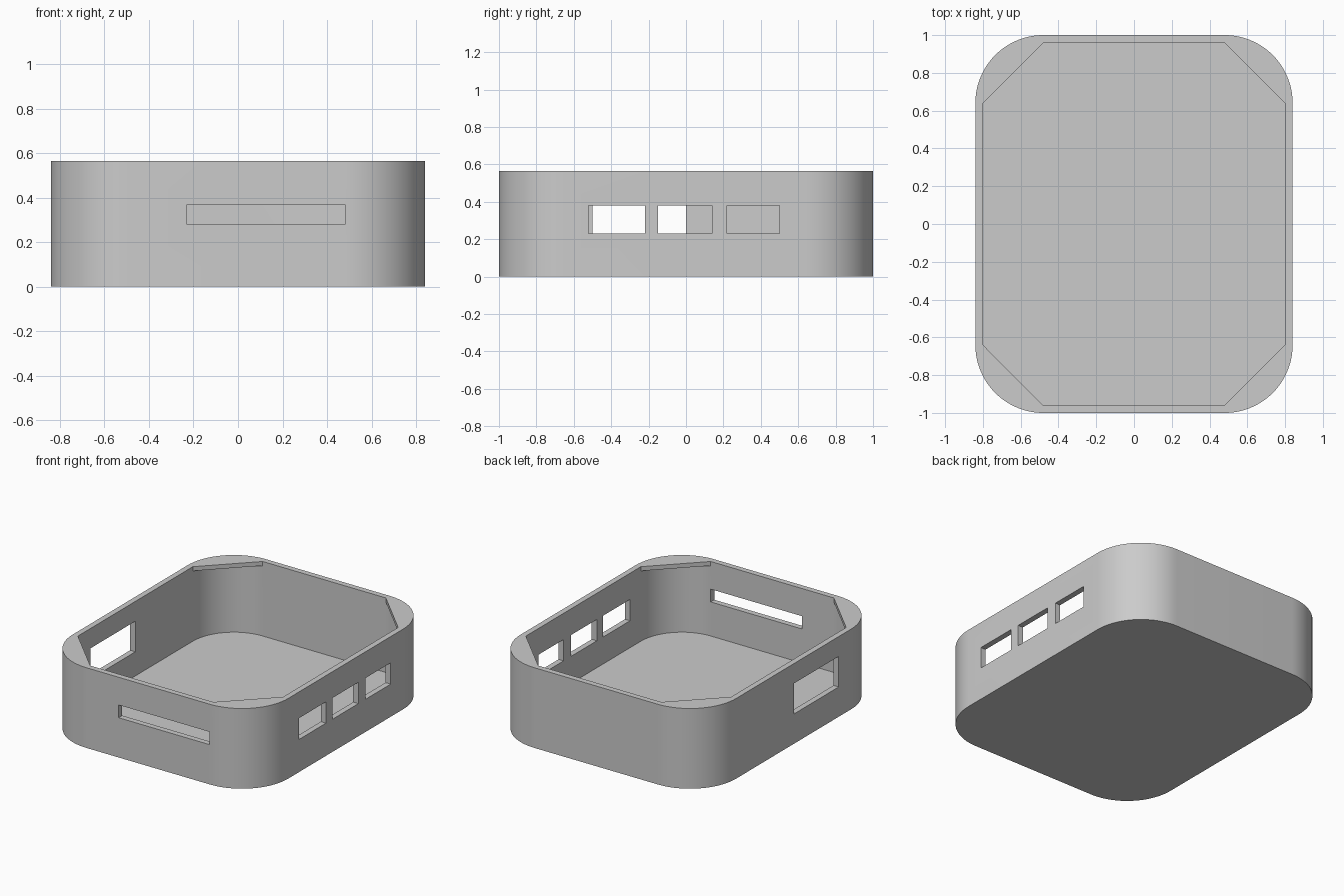
import bpy
import bmesh
from math import cos, sin, pi, radians

if "Cube" in bpy.data.objects:
    bpy.data.objects.remove(bpy.data.objects["Cube"])

HALF_X, HALF_Y, HEIGHT = 0.84, 1.0, 0.565
WALL, FLOOR, RADIUS, GUSSET = 0.04, 0.04, 0.36, 0.03

grey = bpy.data.materials.new("plain grey")
grey.use_nodes = True
colour = (0.6, 0.6, 0.6, 1)
grey.diffuse_color = colour
grey.node_tree.nodes["Principled BSDF"].inputs["Base Color"].default_value = colour


def rounded_prism(name, hx, hy, radius, z0, z1, steps):
    """Upright prism on a rectangle whose corners have the given number of steps."""
    bm = bmesh.new()
    outline = []
    for corner, (sx, sy) in enumerate([(1, 1), (-1, 1), (-1, -1), (1, -1)]):
        for i in range(steps + 1):
            a = (corner + i / steps) * pi / 2
            outline.append(bm.verts.new((sx * (hx - radius) + radius * cos(a),
                                         sy * (hy - radius) + radius * sin(a), z0)))
    base = bm.faces.new(outline)
    top = bmesh.ops.extrude_face_region(bm, geom=[base])["geom"]
    moved = [v for v in top if isinstance(v, bmesh.types.BMVert)]
    bmesh.ops.translate(bm, verts=moved, vec=(0, 0, z1 - z0))
    bmesh.ops.recalc_face_normals(bm, faces=bm.faces)
    mesh = bpy.data.meshes.new(name)
    bm.to_mesh(mesh)
    bm.free()
    mesh.materials.append(grey)
    obj = bpy.data.objects.new(name, mesh)
    bpy.context.collection.objects.link(obj)
    return obj


def block(name, x, y, z):
    """Box given by its (low, high) span on each axis."""
    bpy.ops.mesh.primitive_cube_add(size=1, location=[sum(s) / 2 for s in (x, y, z)])
    obj = bpy.context.object
    obj.name = name
    obj.scale = [s[1] - s[0] for s in (x, y, z)]
    bpy.ops.object.transform_apply(location=True, rotation=False, scale=True)
    obj.data.materials.append(grey)
    return obj


def cut(target, cutter):
    """Subtract the cutter from the target and discard it."""
    cutter.hide_render = True
    mod = target.modifiers.new("cut", "BOOLEAN")
    mod.operation = "DIFFERENCE"
    mod.solver = "EXACT"
    mod.object = cutter
    bpy.context.view_layer.objects.active = target
    bpy.ops.object.modifier_apply(modifier=mod.name)
    bpy.data.objects.remove(cutter)


# Outer shell with rounded corners
case = rounded_prism("case_tray", HALF_X, HALF_Y, RADIUS, 0, HEIGHT, 24)

# Rounded cavity below the rim, then a chamfered mouth leaving corner gussets
inner_x, inner_y = HALF_X - WALL, HALF_Y - WALL
cut(case, rounded_prism("cavity", inner_x, inner_y, RADIUS - WALL,
                        FLOOR, HEIGHT - GUSSET, 24))
cut(case, rounded_prism("mouth", inner_x, inner_y, RADIUS - WALL,
                        HEIGHT / 2, HEIGHT + 0.1, 1))

# Three ports in the left wall
for low, high in [(-0.52, -0.22), (-0.15, 0.14), (0.22, 0.50)]:
    cut(case, block("port", (0.7, 0.95), (low, high), (0.23, 0.38)))

# One large port in the right wall and a long slot in the front wall
cut(case, block("large_port", (-0.95, -0.7), (-0.50, 0.0), (0.21, 0.425)))
cut(case, block("front_slot", (-0.23, 0.48), (-1.1, -0.9), (0.28, 0.37)))

# Smooth the rounded corners, keep the edges crisp
bpy.ops.object.select_all(action="DESELECT")
case.select_set(True)
bpy.context.view_layer.objects.active = case
bpy.ops.object.shade_smooth_by_angle(angle=radians(30))
